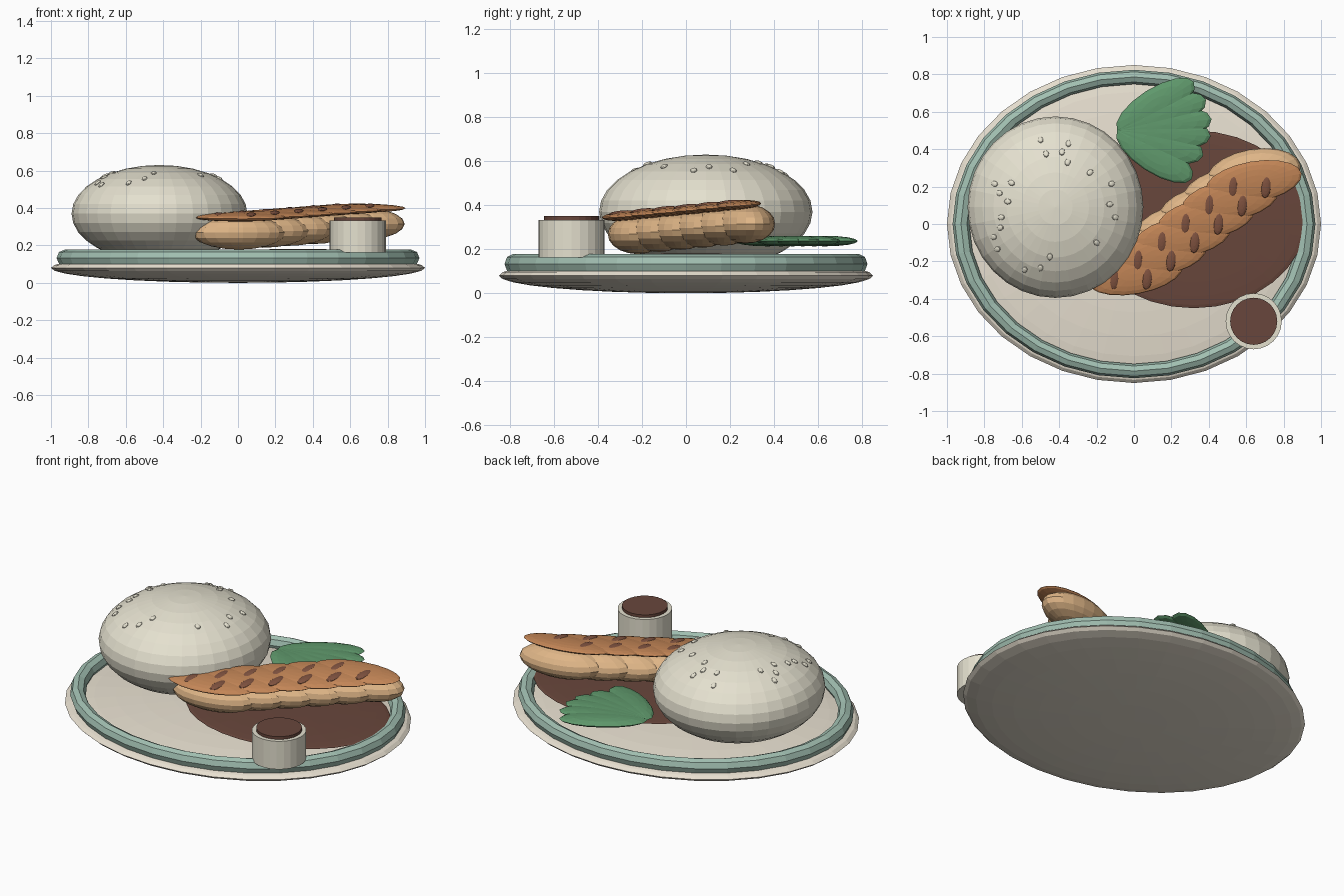
import bpy, math
from mathutils import Vector

if "Cube" in bpy.data.objects:
    bpy.data.objects.remove(bpy.data.objects["Cube"])


def mat(name, r, g, b):
    m = bpy.data.materials.new(name)
    m.diffuse_color = tuple((c / 255) ** 2.2 for c in (r, g, b)) + (1,)
    m.use_nodes = True
    m.node_tree.nodes["Principled BSDF"].inputs["Base Color"].default_value = m.diffuse_color
    return m


CREAM = mat("cream", 232, 224, 208)
BUN = mat("bun_cream", 228, 224, 206)
TEAL = mat("teal", 160, 190, 176)
SAUCE = mat("sauce_brown", 104, 72, 62)
MEAT = mat("meat_tan", 222, 180, 134)
SEAR = mat("seared_brown", 196, 134, 88)
CHAR = mat("char_brown", 128, 84, 66)
GREEN = mat("leaf_green", 96, 152, 108)


def finish(name, material):
    ob = bpy.context.object
    ob.name = name
    ob.data.materials.append(material)
    return ob


def ball(name, loc, radii, material, rot=(0, 0, 0), seg=20, rings=10):
    bpy.ops.mesh.primitive_uv_sphere_add(segments=seg, ring_count=rings, radius=1,
                                         location=loc, rotation=rot)
    bpy.context.object.scale = radii
    return finish(name, material)


def cylinder(name, loc, radius, depth, material):
    bpy.ops.mesh.primitive_cylinder_add(vertices=24, radius=radius, depth=depth, location=loc)
    return finish(name, material)


# Oval plate with raised coloured ring
ball("plate", (0, 0, 0.08), (1, 0.85, 0.08), CREAM, seg=32, rings=16)
bpy.ops.mesh.primitive_torus_add(major_segments=32, minor_segments=8, major_radius=0.925,
                                 minor_radius=0.045, location=(0, 0, 0.133))
bpy.context.object.scale = (1, 0.85, 1)
finish("plate_ring", TEAL)

# Sauce pool
ball("sauce_pool", (0.32, 0.025, 0.165), (0.6, 0.475, 0.015), SAUCE, seg=32, rings=12)

# Bun with seeds lying on its surface
bc, br = Vector((-0.42, 0.09, 0.37)), Vector((0.47, 0.485, 0.26))
ball("bun", bc, br, BUN, seg=32, rings=16)
seeds = [(-.5, .45), (-.35, .43), (-.47, .375), (-.385, .385), (-.355, .33), (-.235, .275),
         (-.745, .215), (-.655, .22), (-.72, .165), (-.675, .12), (-.12, .215), (-.13, .105),
         (-.1, .035), (-.71, .035), (-.715, -.02), (-.75, -.07), (-.73, -.135), (-.2, -.1),
         (-.45, -.175), (-.5, -.235), (-.585, -.245)]
for i, (x, y) in enumerate(seeds):
    u, v = (x - bc.x) / br.x, (y - bc.y) / br.y
    w = math.sqrt(1 - u * u - v * v)
    normal = Vector((u / br.x, v / br.y, w / br.z))
    rot = normal.to_track_quat('Z', 'Y').to_euler()
    ball(f"seed_{i}", (x, y, bc.z + w * br.z), (0.015, 0.021, 0.009), BUN, rot, 8, 6)

# Overlapping meat slices: body, seared top and two grill marks each
for i in range(6):
    x, y, tilt = 0.005 + 0.127 * i, -0.22 + 0.098 * i, math.radians(10)
    z = 0.268 + 0.0095 * i
    ball(f"slice_{i}", (x, y, z), (0.255, 0.13, 0.09), MEAT, (0, 0, tilt))
    ball(f"slice_top_{i}", (x, y - 0.045, z + 0.084), (0.26, 0.11, 0.022), SEAR,
         (math.radians(5), 0, tilt))
    for dx in (-0.11, 0.065):
        ball(f"grill_mark_{i}", (x + dx, y - 0.07, z + 0.095), (0.028, 0.062, 0.013), CHAR,
             (math.radians(5), 0, math.radians(-5)), 12, 8)

# Leaf garnish: lobes fanning out from a common base
base = Vector((-0.09, 0.5))
for i, tip in enumerate([(.32, .76), (.385, .665), (.415, .56), (.41, .47), (.37, .365), (.31, .24)]):
    d = Vector(tip) - base
    c = base + d / 2
    ball(f"leaf_lobe_{i}", (c.x, c.y, 0.237), (d.length / 2, 0.095, 0.024), GREEN,
         (0, 0, math.atan2(d.y, d.x)), 16, 8)

# Dipping cup
cylinder("cup", (0.64, -0.52, 0.248), 0.15, 0.17, BUN)
cylinder("cup_sauce", (0.64, -0.52, 0.335), 0.126, 0.03, SAUCE)
